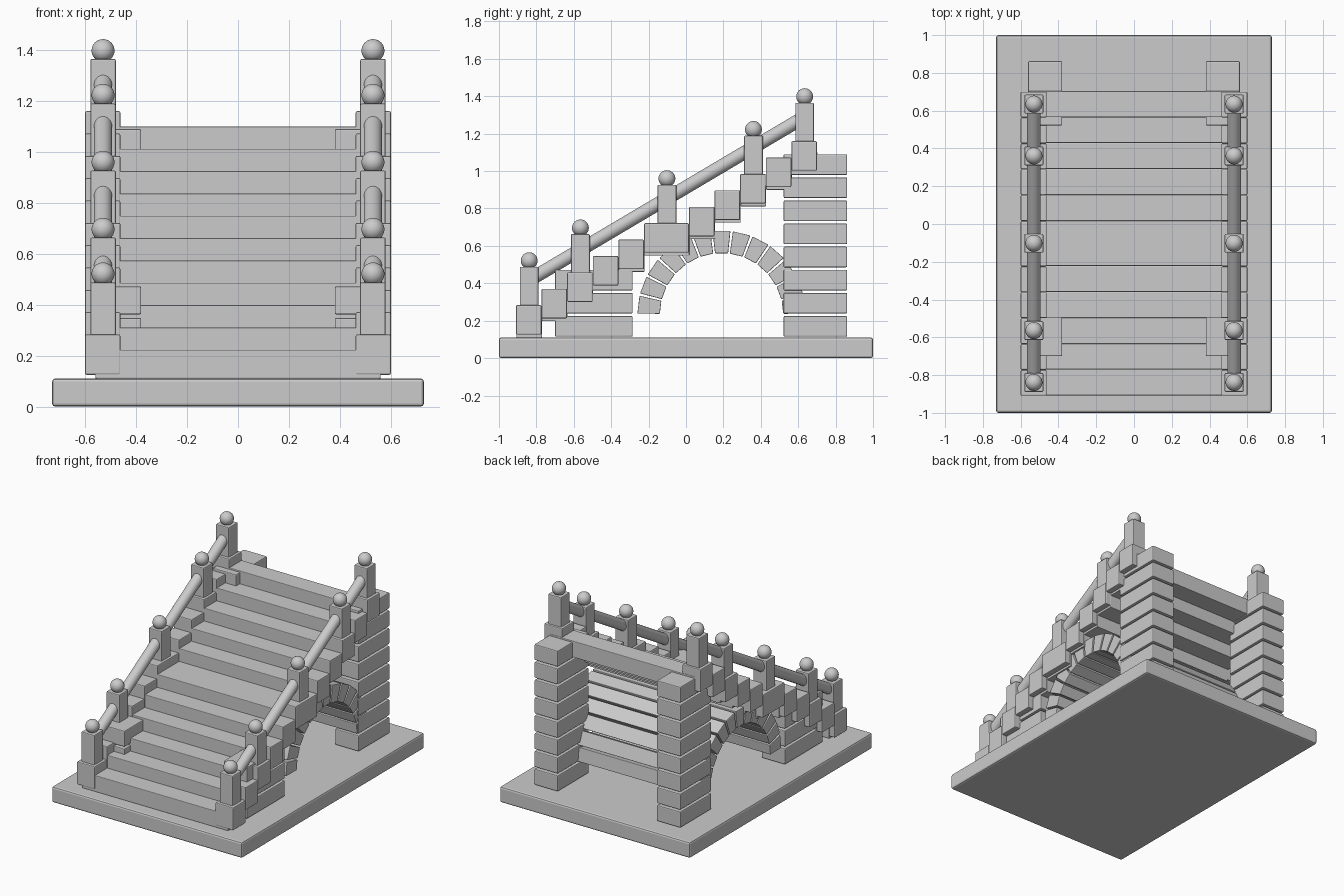
import bpy, bmesh, math
from mathutils import Vector

if "Cube" in bpy.data.objects:
    bpy.data.objects.remove(bpy.data.objects["Cube"], do_unlink=True)

stone = bpy.data.materials.new("grey_stone")
stone.use_nodes = True
GREY = (0.6, 0.6, 0.6, 1)
stone.diffuse_color = GREY
stone.node_tree.nodes["Principled BSDF"].inputs["Base Color"].default_value = GREY


def finish(name, bm, bevel=0.006, smooth=False):
    bmesh.ops.recalc_face_normals(bm, faces=bm.faces)
    for f in bm.faces:
        f.smooth = smooth
    mesh = bpy.data.meshes.new(name)
    bm.to_mesh(mesh)
    bm.free()
    mesh.materials.append(stone)
    ob = bpy.data.objects.new(name, mesh)
    bpy.context.collection.objects.link(ob)
    if bevel:
        mod = ob.modifiers.new("soft_edges", "BEVEL")
        mod.width = bevel
        mod.segments = 2
    return ob


def prism(name, profile, x0, x1, bevel=0.006):
    """Extrude a (y, z) outline from x0 to x1."""
    bm = bmesh.new()
    face = bm.faces.new([bm.verts.new((x0, y, z)) for y, z in profile])
    ext = bmesh.ops.extrude_face_region(bm, geom=[face])
    moved = [v for v in ext["geom"] if isinstance(v, bmesh.types.BMVert)]
    bmesh.ops.translate(bm, verts=moved, vec=(x1 - x0, 0, 0))
    return finish(name, bm, bevel)


def box(name, xs, ys, zs, bevel=0.006):
    (y0, y1), (z0, z1) = ys, zs
    return prism(name, [(y0, z0), (y1, z0), (y1, z1), (y0, z1)], *xs, bevel)


def mirrored(x0, x1):
    return (("left", (x0, x1)), ("right", (-x1, -x0)))


# Ground slab
box("base_slab", (-0.73, 0.73), (-1, 1), (0, 0.11), 0.012)

# Flight of steps, with a deeper landing in the middle, and side blocks
RUN, RISE, LANDING = 0.137, 0.0877, 5
y = -0.907
block_tops = []
for i in range(11):
    depth = 0.24 if i == LANDING else RUN
    top = 0.283 + i * RISE
    box(f"step_{i + 1}", (-0.56, 0.56), (y, y + depth),
        (top - 0.173, top - 0.06), 0.004)
    for side, xs in mirrored(0.462, 0.6):
        box(f"{side}_side_block_{i + 1}", xs, (y - 0.002, y + depth - 0.003),
            (top - 0.158, top))
    block_tops.append((y + depth / 2, top))
    y += depth

# Coursed piers: low ones in front, tall ones behind
for name, ys, courses in (("front_pier", (-0.7, -0.285), 3),
                          ("rear_pier", (0.522, 0.862), 8)):
    for c in range(courses):
        z = 0.115 + c * 0.1235
        for side, xs in mirrored(0.38, 0.56):
            box(f"{side}_{name}_course_{c + 1}", xs, ys, (z, z + 0.11))

# Barrel vault of wedge stones beneath the steps
STONES, CY, CZ = 13, 0.19, 0.232
pitch = math.pi / STONES
for i in range(STONES):
    mid, half = (i + 0.5) * pitch, pitch * 0.44
    outline = [(CY + r * math.cos(a), CZ + r * math.sin(a))
               for r, a in ((0.33, mid - half), (0.45, mid - half),
                            (0.45, mid + half), (0.33, mid + half))]
    prism(f"vault_stone_{i + 1}", outline, -0.55, 0.55, 0.004)

# Balustrade: posts with ball finials and a sloping round handrail
POST_X = 0.53
for side, sx in (("left", 1), ("right", -1)):
    cx = sx * POST_X
    for n, k in enumerate((0, 2, 5, 8, 10), 1):
        py, top = block_tops[k]
        box(f"{side}_post_{n}", (cx - 0.05, cx + 0.05),
            (py - 0.05, py + 0.05), (top - 0.01, top + 0.205))
        bm = bmesh.new()
        bmesh.ops.create_uvsphere(bm, u_segments=32, v_segments=16, radius=0.045)
        bmesh.ops.translate(bm, verts=bm.verts, vec=(cx, py, top + 0.238))
        finish(f"{side}_finial_{n}", bm, 0, True)

    a, b = Vector((cx, -0.845, 0.413)), Vector((cx, 0.63, 1.287))
    bm = bmesh.new()
    bmesh.ops.create_cone(bm, cap_ends=True, segments=32, radius1=0.036,
                          radius2=0.036, depth=(b - a).length)
    rot = (b - a).to_track_quat("Z", "Y").to_matrix()
    bmesh.ops.rotate(bm, verts=bm.verts, cent=(0, 0, 0), matrix=rot)
    bmesh.ops.translate(bm, verts=bm.verts, vec=(a + b) / 2)
    rail = finish(f"{side}_handrail", bm, 0)
    bpy.ops.object.select_all(action="DESELECT")
    rail.select_set(True)
    bpy.context.view_layer.objects.active = rail
    bpy.ops.object.shade_smooth_by_angle()
